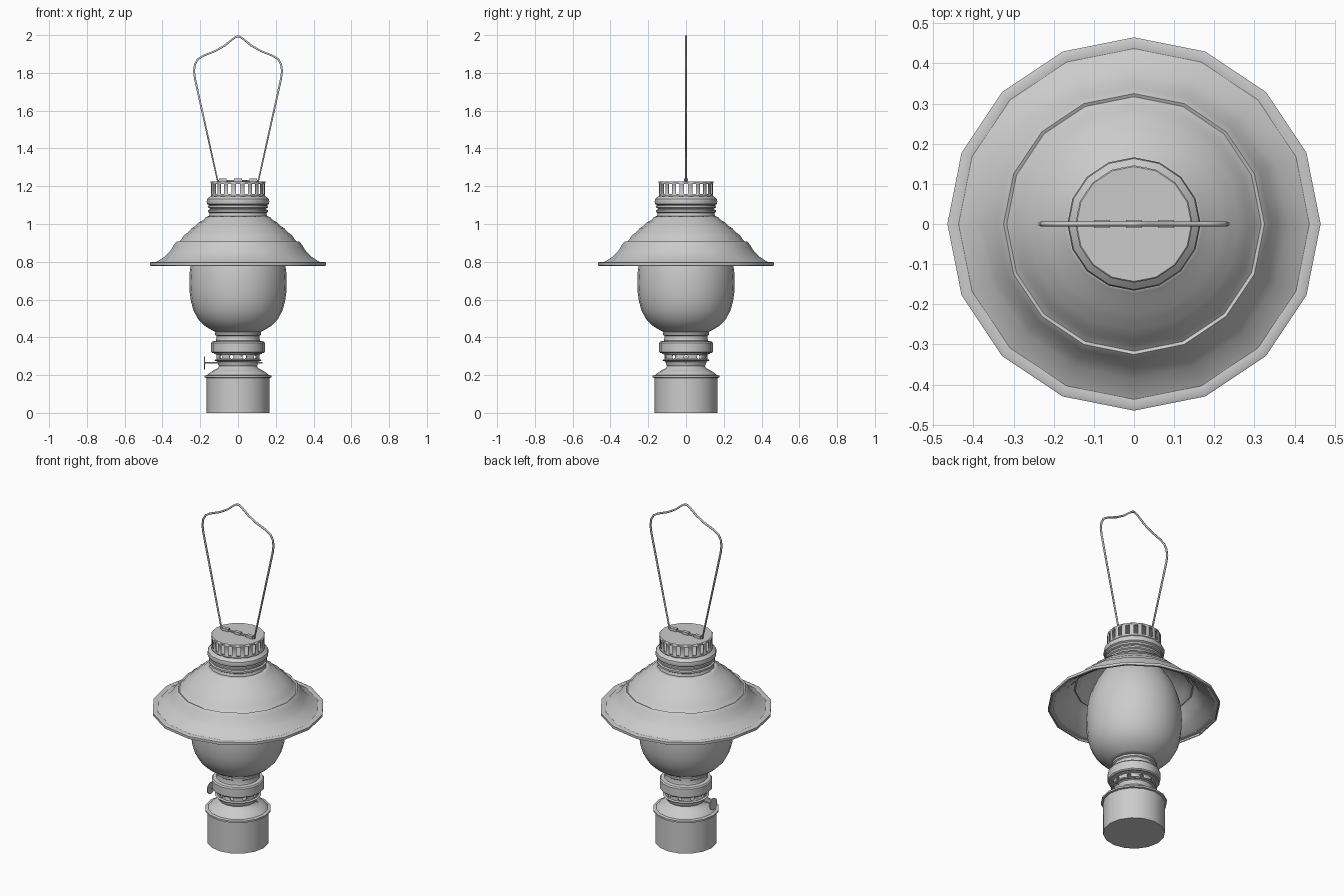
import bpy, bmesh
from math import cos, sin, pi, radians
from mathutils import Matrix, Vector

if "Cube" in bpy.data.objects:
    bpy.data.objects.remove(bpy.data.objects["Cube"])

SIDES = 16


def finish(bm, name, angle=32):
    bmesh.ops.remove_doubles(bm, verts=bm.verts, dist=1e-5)
    bmesh.ops.recalc_face_normals(bm, faces=bm.faces)
    me = bpy.data.meshes.new(name)
    bm.to_mesh(me)
    bm.free()
    ob = bpy.data.objects.new(name, me)
    bpy.context.collection.objects.link(ob)
    bpy.ops.object.select_all(action='DESELECT')
    ob.select_set(True)
    bpy.context.view_layer.objects.active = ob
    bpy.ops.object.shade_smooth_by_angle(angle=radians(angle))
    return ob


def lathe(name, profile, seg=SIDES, loop=False, thickness=0, skip=None):
    """Revolve (r, z) points about z; skip(row, column) leaves faces open."""
    bm = bmesh.new()
    rows = [[bm.verts.new((r * cos(2 * pi * i / seg), r * sin(2 * pi * i / seg), z))
             for i in range(seg)] for r, z in profile]
    if loop:
        rows.append(rows[0])
    for j in range(len(rows) - 1):
        for i in range(seg):
            if skip and skip(j, i):
                continue
            k = (i + 1) % seg
            bm.faces.new((rows[j][i], rows[j][k], rows[j + 1][k], rows[j + 1][i]))
    ob = finish(bm, name)
    if thickness:
        mod = ob.modifiers.new("thickness", 'SOLIDIFY')
        mod.thickness = thickness
        mod.offset = -1
    return ob


def rod(bm, a, b, r, seg=8):
    a, b = Vector(a), Vector(b)
    d = b - a
    m = Matrix.Translation((a + b) / 2) @ d.to_track_quat('Z', 'Y').to_matrix().to_4x4()
    bmesh.ops.create_cone(bm, cap_ends=True, segments=seg, radius1=r, radius2=r,
                          depth=d.length, matrix=m)


# fuel tank with rim, shoulder and neck
lathe("fuel_tank", [(0, 0), (.167, 0), (.167, .185), (.178, .187), (.178, .197),
                    (.162, .2), (.155, .208), (.125, .228), (.106, .238), (.1, .248),
                    (.106, .258), (.108, .27), (.122, .28), (0, .28)])

# burner gallery ring with ten air holes
gallery = lathe("burner_gallery", [(.122, .275), (.126, .28), (.115, .284), (.115, .309),
                                   (.126, .312), (.126, .318), (.108, .318), (.108, .275)],
                loop=True)
bm = bmesh.new()
for i in range(10):
    d = Vector((cos(i * pi / 5), sin(i * pi / 5), 0))
    z = Vector((0, 0, .2965))
    rod(bm, d * .08 + z, d * .15 + z, .011, 10)
holes = finish(bm, "air_hole_cutter")
holes.hide_render = True
holes.hide_set(True)
cut = gallery.modifiers.new("air_holes", 'BOOLEAN')
cut.object = holes
cut.solver = 'EXACT'

# collar holding the glass
lathe("glass_collar", [(0, .316), (.136, .316), (.142, .322), (.142, .37), (.136, .378),
                       (.117, .382), (.114, .395), (.114, .408), (.121, .413),
                       (.121, .424), (.115, .43), (0, .43)])

# wick knob and shaft
bm = bmesh.new()
rod(bm, (-.18, 0, .265), (.13, 0, .265), .004)
rod(bm, (-.181, 0, .265), (-.176, 0, .265), .034, 16)
finish(bm, "wick_knob")

# glass globe
lathe("glass_globe", [(.112, .425), (.135, .436), (.175, .46), (.21, .495), (.235, .54),
                      (.249, .59), (.256, .64), (.258, .69), (.256, .74), (.25, .79),
                      (.238, .84), (.215, .9), (.18, .96), (.15, 1.01), (.14, 1.05)],
      seg=24, thickness=.004)

# stepped lamp shade
lathe("lamp_shade", [(.458, .778), (.465, .781), (.465, .796), (.455, .8), (.437, .797),
                     (.425, .803), (.385, .83), (.36, .855), (.34, .888), (.33, .902),
                     (.325, .907), (.317, .903), (.3, .917), (.287, .94), (.262, .958),
                     (.245, .978), (.225, .99), (.205, 1.01), (.185, 1.02),
                     (.172, 1.035), (.155, 1.043)], thickness=.005)

# ringed chimney collar
lathe("chimney_collar", [(.14, 1.03), (.155, 1.04), (.15, 1.058), (.158, 1.063),
                         (.158, 1.073), (.149, 1.077), (.149, 1.083), (.158, 1.087),
                         (.158, 1.097), (.152, 1.1), (.163, 1.106), (.166, 1.118),
                         (.163, 1.132), (.152, 1.142), (.142, 1.15), (0, 1.15)])

# slotted vent crown and its lid
lathe("vent_crown", [(.144, 1.146), (.144, 1.158), (.144, 1.213), (.144, 1.222)],
      seg=40, thickness=.006, skip=lambda j, i: j == 1 and i % 2 == 0) \
    .rotation_euler.z = -pi / 40
lathe("crown_lid", [(0, 1.215), (.142, 1.215), (.146, 1.218), (.146, 1.222),
                    (.143, 1.225), (0, 1.225)])

# hinge clips on the lid
bm = bmesh.new()
for x in (-.08, 0, .08):
    bmesh.ops.create_cube(bm, size=1, matrix=Matrix.Translation((x, 0, 1.231))
                          @ Matrix.Diagonal((.04, .02, .018, 1)))
finish(bm, "hinge_clips")

# wire carrying handle, mirrored half outline
half = [(.108, 1.23), (.228, 1.77), (.233, 1.81), (.228, 1.845), (.213, 1.872),
        (.185, 1.89), (.12, 1.916), (.07, 1.945), (.03, 1.978), (.012, 1.99)]
path = half + [(0, 1.994)] + [(-x, z) for x, z in reversed(half)]
cu = bpy.data.curves.new("carrying_handle", 'CURVE')
cu.dimensions = '3D'
cu.bevel_depth = .0058
cu.bevel_resolution = 1
sp = cu.splines.new('POLY')
sp.points.add(len(path) - 1)
for p, (x, z) in zip(sp.points, path):
    p.co = (x, 0, z, 1)
sp.use_cyclic_u = True
bpy.context.collection.objects.link(bpy.data.objects.new("carrying_handle", cu))
